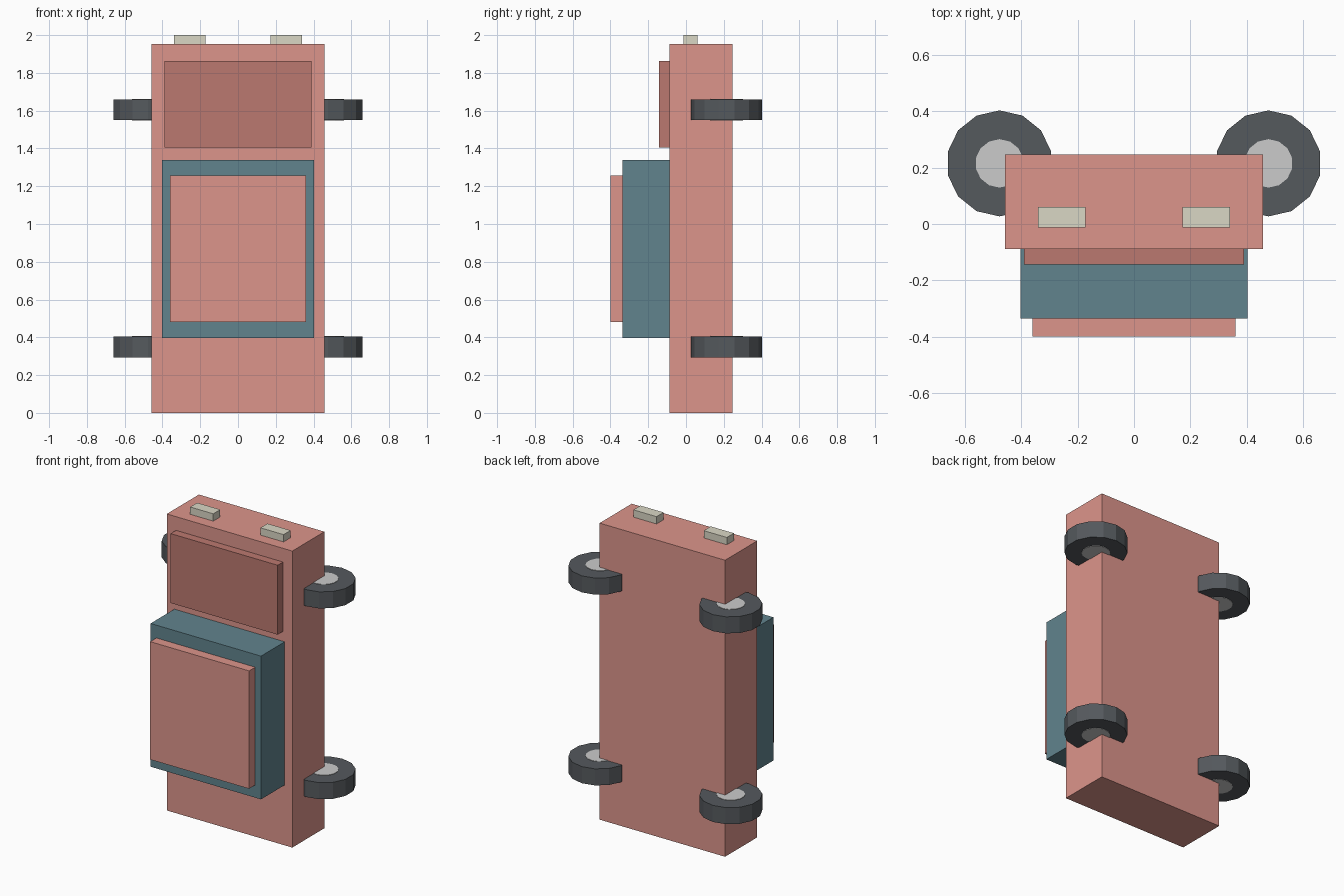
import bpy
import math

if "Cube" in bpy.data.objects:
    bpy.data.objects.remove(bpy.data.objects["Cube"])


def material(name, r, g, b):
    m = bpy.data.materials.new(name)
    m.diffuse_color = (r, g, b, 1)
    m.use_nodes = True
    m.node_tree.nodes["Principled BSDF"].inputs["Base Color"].default_value = m.diffuse_color
    return m


PAINT = material("paint", 0.72, 0.30, 0.26)
DARK_PAINT = material("dark_paint", 0.50, 0.19, 0.16)
GLASS = material("glass", 0.12, 0.23, 0.27)
RUBBER = material("rubber", 0.09, 0.10, 0.11)
METAL = material("metal", 0.55, 0.57, 0.57)
LAMP = material("lamp", 0.70, 0.68, 0.56)


def finish(name, mat):
    ob = bpy.context.object
    ob.name = name
    ob.data.materials.append(mat)
    return ob


def box(name, mat, x, y, z):
    """Box from (min, max) pairs on each axis."""
    spans = (x, y, z)
    bpy.ops.mesh.primitive_cube_add(size=1, location=[(a + b) / 2 for a, b in spans])
    ob = finish(name, mat)
    ob.scale = [b - a for a, b in spans]
    bpy.ops.object.transform_apply(location=False, rotation=False, scale=True)
    return ob


def disc(name, mat, radius, depth, loc):
    bpy.ops.mesh.primitive_cylinder_add(vertices=14, radius=radius, depth=depth, location=loc)
    return finish(name, mat)


# Car stands on its tail: nose up, roof towards the front
box("body", PAINT, (-0.457, 0.457), (-0.088, 0.246), (0, 1.952))
box("hood", DARK_PAINT, (-0.39, 0.39), (-0.144, -0.088), (1.405, 1.862))
box("cabin", GLASS, (-0.402, 0.402), (-0.335, -0.088), (0.397, 1.34))
box("roof", PAINT, (-0.36, 0.36), (-0.399, -0.335), (0.48, 1.256))

for side, s in (("left", -1), ("right", 1)):
    # Headlights on the nose
    box("headlight_" + side, LAMP, sorted((s * 0.172, s * 0.34)), (-0.012, 0.061), (1.94, 2.0))
    # Wheels lie flat, with hubs just proud of both faces
    for end, z in (("rear", 0.349), ("front", 1.605)):
        centre = (s * 0.477, 0.215, z)
        disc(f"tyre_{end}_{side}", RUBBER, 0.188, 0.109, centre)
        disc(f"hub_{end}_{side}", METAL, 0.086, 0.114, centre)
